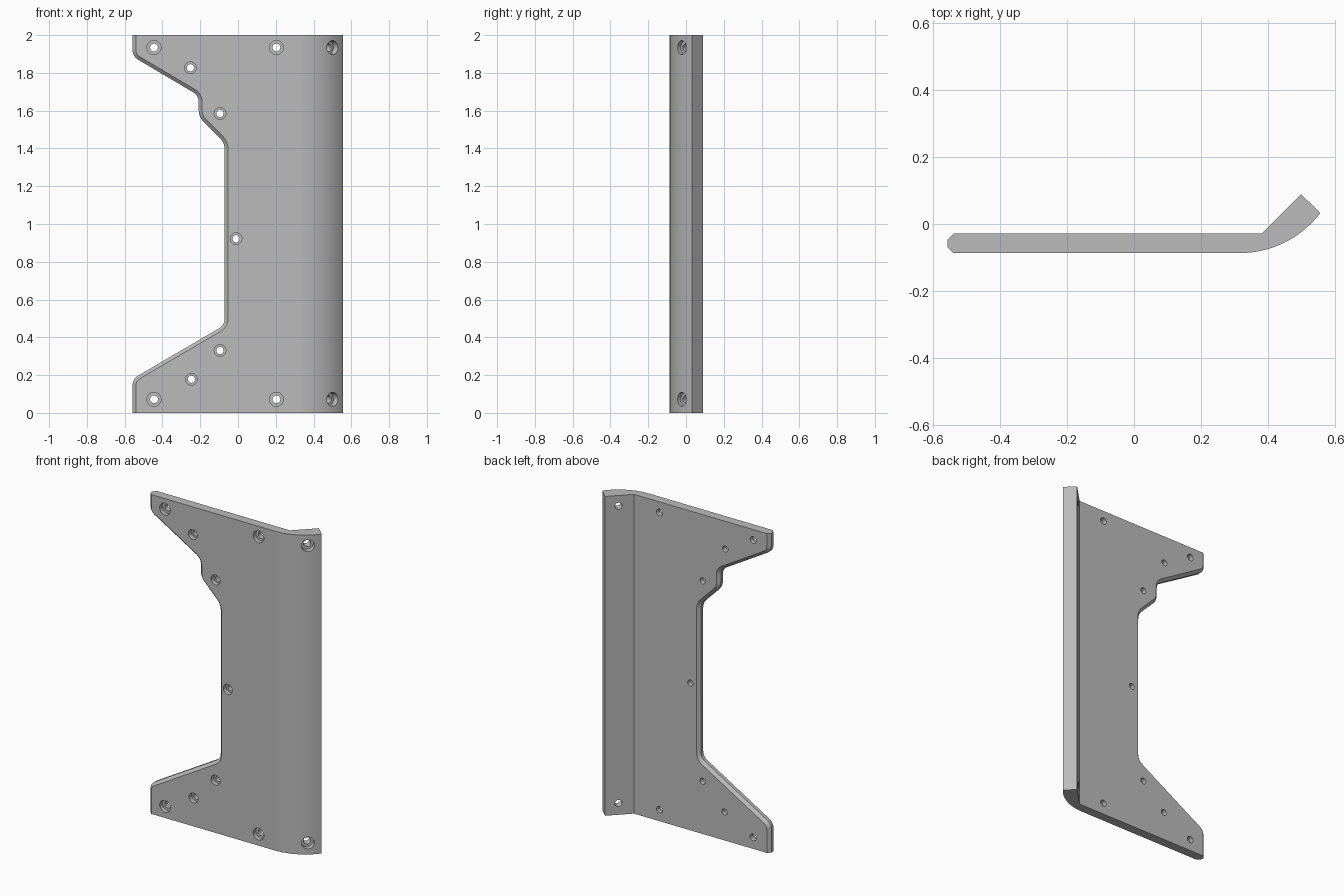
import bpy, bmesh
from math import atan2, sin, cos, pi
from mathutils import Vector, Matrix

FRONT, BACK, HEIGHT, CHAMFER = -0.087, -0.029, 2.0, 0.018
BEND_X = 0.315                      # where the flat plate starts to bend
TIP = Vector((0.557, 0.033))        # outer corner of the bent lip

cube = bpy.data.objects.get("Cube")
if cube:
    bpy.data.objects.remove(cube, do_unlink=True)

grey = bpy.data.materials.new("plain grey")
grey.use_nodes = True
colour = (0.5, 0.5, 0.5, 1)
grey.diffuse_color = colour
grey.node_tree.nodes["Principled BSDF"].inputs["Base Color"].default_value = colour


def rounded(points, reach=0.035, steps=6):
    """Round the inner corners of an open path."""
    path = [points[0]]
    for a, b, c in zip(points, points[1:], points[2:]):
        start = b + (a - b).normalized() * reach
        end = b + (c - b).normalized() * reach
        for i in range(steps + 1):
            t = i / steps
            path.append(start * (1 - t) ** 2 + b * 2 * t * (1 - t) + end * t * t)
    return path + [points[-1]]


def offset(path, distance):
    """Shift an open path sideways, into the plate."""
    moved = []
    for i, p in enumerate(path):
        d1 = (p - path[max(i - 1, 0)]).normalized()
        d2 = (path[min(i + 1, len(path) - 1)] - p).normalized()
        n1, n2 = Vector((-d1.y, d1.x)), Vector((-d2.y, d2.x))
        n = (n1 + n2).normalized()
        moved.append(p + n * distance / max(n.dot(n1), n.dot(n2)))
    return moved


def stack(bm, rings, skip=()):
    """Bridge matching rings, cap both ends, leave skipped sides open."""
    rows = [[bm.verts.new(co) for co in ring] for ring in rings]
    count = len(rows[0])
    for low, high in zip(rows, rows[1:]):
        for i in range(count):
            j = (i + 1) % count
            if i not in skip:
                bm.faces.new((low[i], low[j], high[j], high[i]))
    bm.faces.new(rows[0])
    bm.faces.new(rows[-1])


def make_object(name, bm):
    bmesh.ops.recalc_face_normals(bm, faces=bm.faces)
    mesh = bpy.data.meshes.new(name)
    bm.to_mesh(mesh)
    bm.free()
    mesh.materials.append(grey)
    obj = bpy.data.objects.new(name, mesh)
    bpy.context.collection.objects.link(obj)
    return obj


# Flat plate with the notched, chamfered edge
edge = rounded([Vector(p) for p in (
    (-0.558, HEIGHT), (-0.558, 1.887), (-0.208, 1.68), (-0.208, 1.567),
    (-0.071, 1.43), (-0.071, 0.465), (-0.558, 0.18), (-0.558, 0))])
inner = offset(edge, CHAMFER)
layers = ((FRONT, inner), (FRONT + CHAMFER, edge), (BACK - CHAMFER, edge), (BACK, inner))
bm = bmesh.new()
rings = []
for y, path in layers:
    ring = [Vector((p.x, y, p.y)) for p in path]
    rings.append(ring + [Vector((BEND_X, y, 0)), Vector((BEND_X, y, HEIGHT))])
stack(bm, rings, skip=(len(edge),))

# Bent lip, curved in front and creased behind
run, rise = TIP.x - BEND_X, TIP.y - FRONT
sweep = 2 * atan2(rise, run)
radius = run / sin(sweep)
section = [(BEND_X + radius * sin(sweep * i / 18),
            FRONT + radius * (1 - cos(sweep * i / 18))) for i in range(19)]
section += [(0.499, 0.089), (0.381, BACK), (BEND_X, BACK),
            (BEND_X, BACK - CHAMFER), (BEND_X, FRONT + CHAMFER)]
last = len(section) - 1
stack(bm, [[Vector((x, y, z)) for x, y in section] for z in (0, HEIGHT)],
      skip=(last - 2, last - 1, last))

# Weld the two into one bracket
bmesh.ops.remove_doubles(bm, verts=bm.verts, dist=0.0001)
bmesh.ops.recalc_face_normals(bm, faces=bm.faces)
bmesh.ops.dissolve_limit(bm, angle_limit=0.008, verts=bm.verts, edges=bm.edges)
bracket = make_object("bent_bracket_plate", bm)

# Counterbored screw holes
holes = bmesh.new()


def add_hole(x, y, z, head, shank, depth, turn=0):
    place = Matrix.Translation((x, y, z)) @ Matrix.Rotation(turn, 4, "Z")
    steps = ((-0.08, head), (depth, head), (depth, shank), (0.16, shank))
    stack(holes, [[place @ Vector((r * cos(a * pi / 16), d, r * sin(a * pi / 16)))
                   for a in range(32)] for d, r in steps])


for z in (0.072, 1.934):
    for x in (-0.445, 0.203):
        add_hole(x, FRONT, z, 0.037, 0.021, 0.028)
    add_hole(0.5, -0.022, z, 0.037, 0.021, 0.03, pi / 4)
for x, z in ((-0.252, 1.827), (-0.095, 1.585), (-0.01, 0.922), (-0.095, 0.33), (-0.247, 0.178)):
    add_hole(x, FRONT, z, 0.031, 0.019, 0.028)
cutter = make_object("hole_cutter", holes)
cutter.hide_render = True

cut = bracket.modifiers.new("holes", "BOOLEAN")
cut.object = cutter
cut.solver = "EXACT"
bpy.context.view_layer.objects.active = bracket
bracket.select_set(True)
bpy.ops.object.modifier_apply(modifier=cut.name)
bpy.data.objects.remove(cutter, do_unlink=True)

# Smooth curved faces, keep hard edges
bpy.ops.object.shade_smooth_by_angle(angle=pi / 7)
